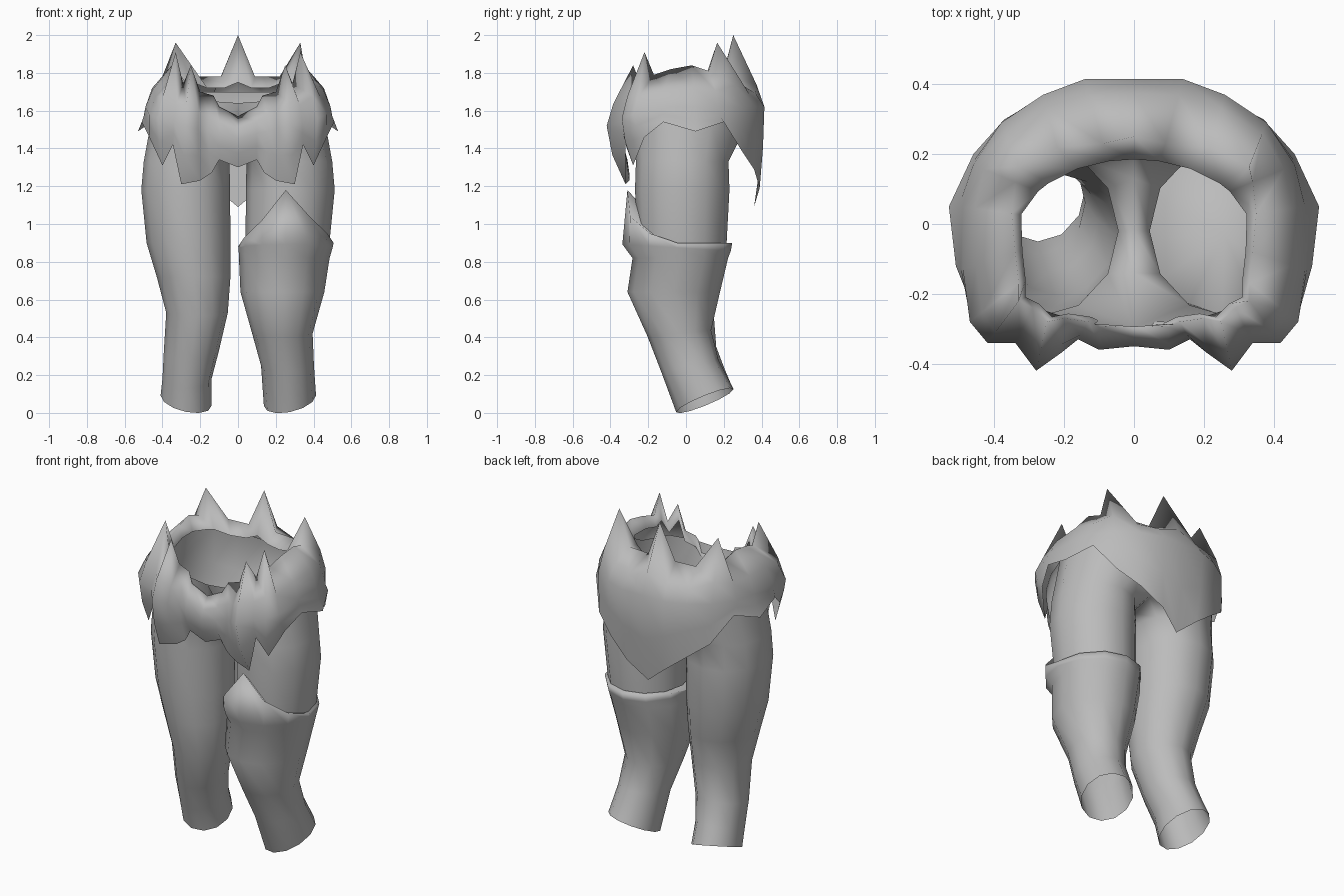
import bpy, bmesh, math

if "Cube" in bpy.data.objects:
    bpy.data.objects.remove(bpy.data.objects["Cube"])

N = 12  # sides of every tube

grey = bpy.data.materials.new("plain grey")
grey.diffuse_color = (0.5, 0.5, 0.5, 1)
grey.use_nodes = True
grey.node_tree.nodes["Principled BSDF"].inputs["Base Color"].default_value = grey.diffuse_color


def ring(z, cx, cy, rx, ry, tilt=0.0, lean=0.0):
    """Oval ring, rising toward the back by tilt and outward by lean."""
    pts = []
    for i in range(N):
        a = 2 * math.pi * i / N
        dx, dy = rx * math.cos(a), ry * math.sin(a)
        pts.append((cx + dx, cy + dy, z + tilt * dy + lean * dx))
    return pts


def loft(bm, rows, closed=True, side=1):
    """Skin rows from top to bottom; side -1 builds the mirrored copy."""
    vs = [[bm.verts.new((side * x, y, z)) for x, y, z in r] for r in rows]
    n = len(rows[0])
    for top, bot in zip(vs, vs[1:]):
        for i in range(n if closed else n - 1):
            j = (i + 1) % n
            f = [top[i], bot[i], bot[j], top[j]]
            bm.faces.new(f if side > 0 else f[::-1])
    return vs


def finish(bm, name):
    bmesh.ops.remove_doubles(bm, verts=bm.verts, dist=0.0005)
    for f in bm.faces:
        f.smooth = True
    me = bpy.data.meshes.new(name)
    bm.to_mesh(me)
    bm.free()
    me.materials.append(grey)
    ob = bpy.data.objects.new(name, me)
    bpy.context.collection.objects.link(ob)
    return ob


# trousers: half a waist that saddles down to the crotch, then the leg rings
waist = [(.45, -.02, 1.60), (.43, .13, 1.54), (.34, .26, 1.47), (.20, .285, 1.45),
         (0, .27, 1.45), (0, .13, 1.41), (0, -.02, 1.38), (0, -.14, 1.42),
         (0, -.295, 1.64), (.14, -.285, 1.65), (.28, -.24, 1.66), (.40, -.15, 1.63)]
leg = [ring(1.33, .272, -.02, .227, .245),
       ring(1.18, .277, -.02, .235, .25),
       ring(0.90, .262, -.02, .222, .235),
       ring(0.72, .235, -.03, .195, .21),
       ring(0.53, .217, -.03, .163, .175, .1),
       ring(0.32, .248, .01, .145, .15, .2),
       ring(0.18, .270, .06, .130, .145, .35),
       ring(0.065, .275, .10, .135, .15, .4, .2)]
# raised back of the waistband
seat = [waist[11]] + waist[:5]
band = [waist[11]] + [(x * .97, y * .92, 1.70) for x, y, z in waist[:5]]
bm = bmesh.new()
for side, rings in ((-1, leg), (1, leg[:3])):
    loft(bm, [waist] + rings, side=side)
    loft(bm, [band, seat], closed=False, side=side)
finish(bm, "trousers")

# knee guard with a pointed front, closed at the top and open at the ankle
rim = ring(.90, .253, -.045, .253, .29)
for i, (dy, z) in {9: (.025, 1.18), 8: (0, 1.02), 10: (0, 1.04),
                   7: (0, .93), 11: (0, .95), 6: (0, .88)}.items():
    x, y, _ = rim[i]
    rim[i] = (x, y + dy, z)
guard = [rim,
         ring(0.875, .252, -.05, .249, .287, -.06),
         ring(0.82, .245, -.03, .240, .253),
         ring(0.64, .235, -.065, .222, .245),
         ring(0.42, .235, -.035, .160, .168, .1),
         ring(0.25, .262, .02, .140, .152, .2),
         ring(0.065, .275, .10, .138, .152, .4, .2)]
bm = bmesh.new()
top = loft(bm, guard)[0]
centre = bm.verts.new((.258, -.03, .87))
for i in range(N):
    bm.faces.new([top[i], top[(i + 1) % N], centre])
finish(bm, "knee_guard")

# fur wrap: columns of (rim, bulge, hem) from the front centre to the back
front = [((0, -.29, 1.57), (0, -.35, 1.45), (0, -.31, 1.30)),
         ((.10, -.295, 1.62), (.10, -.36, 1.48), (.10, -.31, 1.34)),
         ((.13, -.28, 1.68), (.16, -.33, 1.49), (.14, -.30, 1.27)),
         ((.20, -.27, 1.70), (.21, -.37, 1.50), (.20, -.30, 1.23)),
         ((.25, -.28, 1.84), (.28, -.42, 1.52), (.30, -.32, 1.21)),
         ((.29, -.24, 1.74), (.34, -.34, 1.54), (.345, -.32, 1.42)),
         ((.33, -.22, 1.91), (.42, -.34, 1.56), (.40, -.28, 1.31))]
back = [((.33, -.17, 1.79), (.47, -.28, 1.58), (.47, -.22, 1.46)),
        ((.34, -.08, 1.82), (.49, -.13, 1.62), (.51, -.12, 1.54)),
        ((.35, .03, 1.84), (.49, .05, 1.62), (.53, .05, 1.49)),
        ((.34, .12, 1.81), (.46, .17, 1.62), (.46, .20, 1.54)),
        ((.33, .165, 1.96), (.38, .29, 1.62), (.37, .30, 1.38)),
        ((.22, .22, 1.78), (.26, .37, 1.62), (.25, .36, 1.29)),
        ((.09, .23, 1.78), (.14, .415, 1.62), (.12, .39, 1.19)),
        ((0, .25, 2.00), (0, .415, 1.62), (0, .36, 1.09))]
columns = front + back


def lip(r):
    """Inner edge where the fur rolls over; the back follows an oval."""
    x, y, z = r[0] * .94, r[1] * .95, min(r[2] - .06, 1.75)
    k = math.hypot(x / .335, (y + .03) / .215)
    if y > -.1 and k > 1:
        x, y = x / k, (y + .03) / k - .03
    return (x, y, z)


def between(a, b, t, z):
    """Point at fraction t from a to b, at its own height."""
    return (a[0] + (b[0] - a[0]) * t, a[1] + (b[1] - a[1]) * t, z)


def shoulder(r, m):
    return between(m, r, .25, m[2] + .45 * min(r[2] - m[2], .26))


rows = [[lip(c[0]) for c in columns],
        [c[0] for c in columns],
        [shoulder(c[0], c[1]) for c in columns],
        [c[1] for c in columns],
        [between(c[1], c[2], .3, (c[1][2] + c[2][2]) / 2) for c in columns],
        [c[2] for c in columns]]
bm = bmesh.new()
for side in (1, -1):
    loft(bm, rows, closed=False, side=side)
finish(bm, "fur_wrap")
